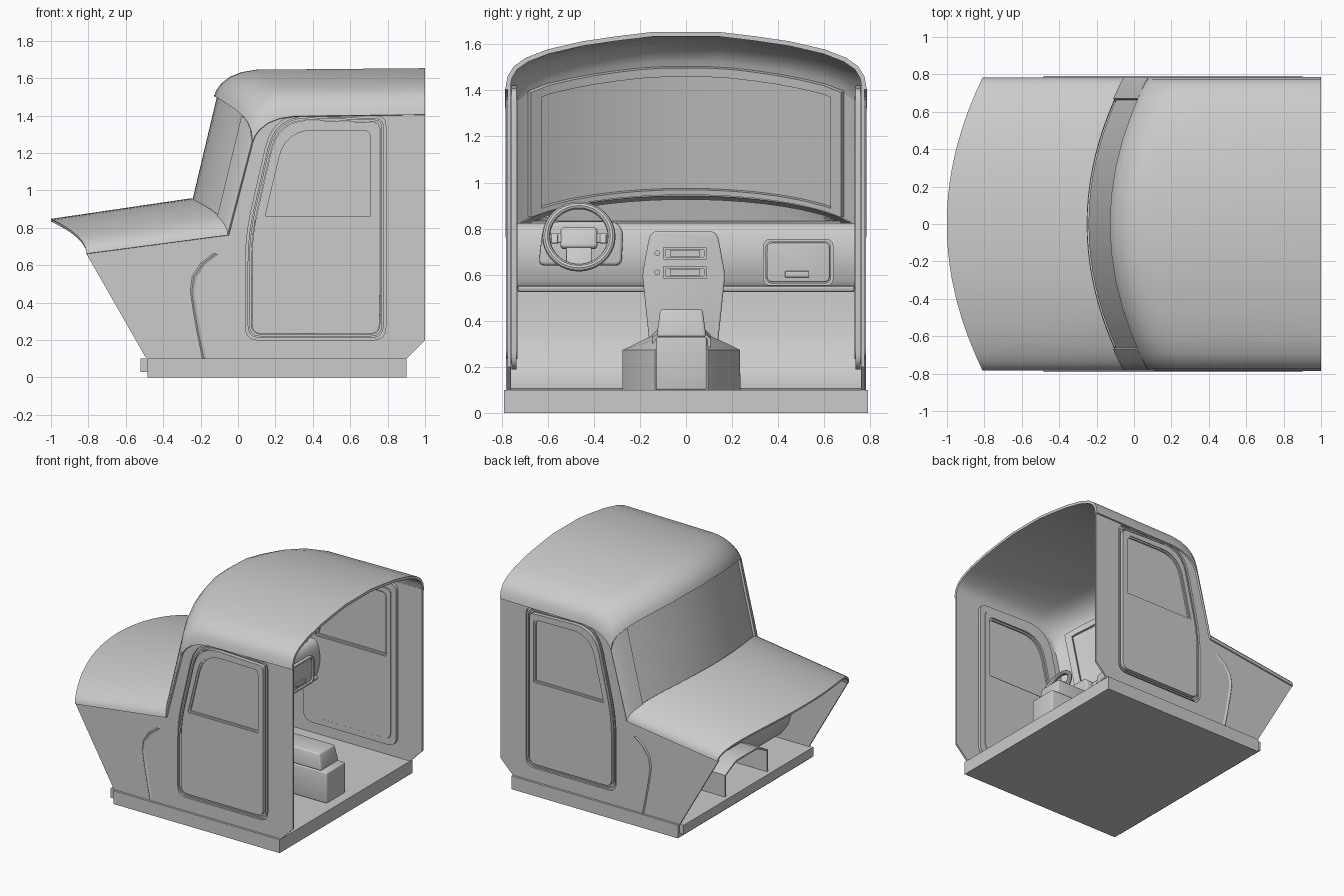
import bpy, bmesh, math
from mathutils import Vector, Matrix

if "Cube" in bpy.data.objects:
    bpy.data.objects.remove(bpy.data.objects["Cube"])

W = 0.775  # half width of the cab skin


def finish(bm, name, thick=0, bevel=0):
    bmesh.ops.recalc_face_normals(bm, faces=bm.faces[:])
    me = bpy.data.meshes.new(name)
    bm.to_mesh(me)
    bm.free()
    ob = bpy.data.objects.new(name, me)
    bpy.context.collection.objects.link(ob)
    if thick:
        m = ob.modifiers.new("thickness", 'SOLIDIFY')
        m.thickness, m.offset = thick, 0
    if bevel:
        m = ob.modifiers.new("bevel", 'BEVEL')
        m.width, m.segments, m.limit_method = bevel, 3, 'ANGLE'
    return ob


def grid(name, rows, thick=0.015, border=False):
    """Skin through rows of points; border keeps only the outer ring of faces."""
    bm = bmesh.new()
    v = [[bm.verts.new(p) for p in r] for r in rows]
    n, k = len(v) - 1, len(v[0]) - 1
    for i in range(n):
        for j in range(k):
            if not border or i in (0, n - 1) or j in (0, k - 1):
                bm.faces.new((v[i][j], v[i][j + 1], v[i + 1][j + 1], v[i + 1][j]))
    bmesh.ops.delete(bm, geom=[p for p in bm.verts if not p.link_faces], context='VERTS')
    return finish(bm, name, thick)


def prism(name, loops, plane, a, b, bevel=0):
    """Extrude a 2D outline (with optional hole loops) from a to b along the third axis."""
    put = {'xz': lambda u, v, w: (u, w, v), 'yz': lambda u, v, w: (w, u, v)}[plane]
    bm = bmesh.new()
    edges = []
    for lp in loops:
        vs = [bm.verts.new(put(u, v, a)) for u, v in lp]
        if len(loops) == 1:
            bm.faces.new(vs)
        else:
            edges += [bm.edges.new((vs[i - 1], vs[i])) for i in range(len(vs))]
    if edges:
        bmesh.ops.triangle_fill(bm, use_beauty=True, use_dissolve=False, edges=edges)
    ext = bmesh.ops.extrude_face_region(bm, geom=bm.faces[:], use_keep_orig=True)
    bmesh.ops.translate(bm, vec=put(0, 0, b - a),
                        verts=[g for g in ext['geom'] if isinstance(g, bmesh.types.BMVert)])
    return finish(bm, name, 0, bevel)


def box(name, lo, hi, bevel=0, mat=Matrix()):
    bm = bmesh.new()
    lo, hi = Vector(lo), Vector(hi)
    bmesh.ops.create_cube(bm, size=1, matrix=mat @ Matrix.Translation((lo + hi) / 2)
                          @ Matrix.Diagonal((*(hi - lo), 1)))
    return finish(bm, name, 0, bevel)


def cyl(name, r, depth, mat):
    bm = bmesh.new()
    bmesh.ops.create_cone(bm, cap_ends=True, segments=24, radius1=r, radius2=r, depth=depth, matrix=mat)
    return finish(bm, name)


def rounded(poly, inset=0, n=6):
    """Polygon of (x, y, corner radius), moved inwards by inset, with rounded corners."""
    pts = [Vector(p[:2]) for p in poly]
    sgn = 1 if sum(pts[i - 1].cross(pts[i]) for i in range(len(pts))) > 0 else -1
    cor = []
    for i, p in enumerate(pts):
        d1, d2 = (p - pts[i - 1]).normalized(), (pts[(i + 1) % len(pts)] - p).normalized()
        n1, n2 = Vector((-d1.y, d1.x)) * sgn, Vector((-d2.y, d2.x)) * sgn
        cor.append((p + (n1 + n2) * inset / (1 + n1.dot(n2)), d1, d2, max(poly[i][2] - inset * .5, .005)))
    out = []
    for p, d1, d2, r in cor:
        s, e = p - d1 * r, p + d2 * r
        out += [tuple(s.lerp(p, t / n).lerp(p.lerp(e, t / n), t / n)) for t in range(n + 1)]
    return out


def rect(u0, v0, u1, v1, r):
    return [(u0, v0, r), (u1, v0, r), (u1, v1, r), (u0, v1, r)]


def interp(tab, t):
    for (a, p), (b, q) in zip(tab, tab[1:]):
        if t <= b:
            return p + (q - p) * (t - a) / (b - a)
    return tab[-1][1]


# Guide curves: nose edge, cowl edge, roof section and roof front edge, all by y
ROOF = [(0, 1.64), (.15, 1.64), (.3, 1.622), (.45, 1.6), (.6, 1.565), (.69, 1.53),
        (.74, 1.495), (.765, 1.455), (W, 1.4)]
arc = lambda y: 1 - math.sqrt(max(0, 1 - (y / W) ** 2))
nose = lambda y: Vector((-1 + .19 * (y / W) ** 2, y, .84 - .18 * arc(y)))
cowl = lambda y: Vector((-.25 + .15 * (y / .67) ** 2, y, .95 - .19 * arc(y)))
roof_x = lambda y: -.12 + .15 * (y / .67) ** 2
header = lambda y: Vector((roof_x(y), y, interp(ROOF, abs(y)) - .14))

# Hood
ys = [W * math.sin(math.pi * (i / 32 - .5)) for i in range(33)]
grid("hood", [[nose(y).lerp(cowl(y), t / 4) for y in ys] for t in range(5)])

# Roof with rounded front
ry = [-y for y, z in ROOF[:0:-1]] + [y for y, z in ROOF]
rows = [[(roof_x(y) + dx, y, interp(ROOF, abs(y)) - d) for y in ry]
        for dx, d in ((0, .14), (.012, .11), (.035, .078), (.08, .042), (.14, .018), (.22, .005))]
rows.append([(1, y, interp(ROOF, abs(y)) + .003) for y in ry])
grid("roof", rows, .02)

# Windshield, its inner frame and the corner pillars
wy = [-.67 + 1.34 * i / 16 for i in range(17)]
face = lambda y, t, off=0: cowl(y).lerp(header(y), t) + Vector((off, 0, 0))
grid("windshield", [[face(y, t / 4, .012) for y in wy] for t in range(5)], .01)
fy = [-.68, -.635] + [-.6 + .1 * i for i in range(13)] + [.635, .68]
grid("windshield_frame", [[face(y, t, .03) for y in fy] for t in (0, .04, .5, .93, 1)], .03, True)
for s in (-1, 1):
    grid("corner_pillar", [[face(s * y, t / 4) for y in (.665, .7, .735, .76, W)] for t in range(5)], .02)

# Side walls and doors
DOOR = [(.04, .2, .07), (.79, .2, .07), (.79, 1.395, .05), (.19, 1.415, .19), (.04, .76, .15)]
WINDOW = [(.13, .85, .01), (.72, .85, .01), (.72, 1.33, .04), (.245, 1.335, .16)]
SIDE = [(-.49, .1), (-.81, .66), (-.05, .76), (.08, 1.26), (.14, 1.4), (1, 1.42), (1, .2), (.9, .1)]
for s in (-1, 1):
    prism("side_wall", [SIDE, rounded(DOOR)], 'xz', s * .76, s * .774)
    prism("door_jamb", [rounded(DOOR, -.012), rounded(DOOR, .032)], 'xz', s * .735, s * .757)
    prism("door_seal", [rounded(DOOR, .012), rounded(DOOR, .022)], 'xz', s * .752, s * .768)
    prism("door_panel", [rounded(DOOR, .034), rounded(WINDOW)], 'xz', s * .732, s * .782)
    prism("door_window_trim", [rounded(WINDOW), rounded(WINDOW, .012)], 'xz', s * .745, s * .776)
    prism("door_window", [rounded(WINDOW)], 'xz', s * .757, s * .765)
    # Wheel arch crease
    crease = [(-.19, .1), (-.215, .22), (-.24, .36), (-.255, .46), (-.245, .54), (-.2, .61), (-.13, .665)]
    grid("arch_crease", [[(x, s * .772, z), (x + .008, s * .78, z - .003), (x + .024, s * .772, z - .008)]
                         for x, z in crease], .003)

# Floor
box("floor", (-.485, -.79, 0), (.9, .79, .1))
box("floor_front_lip", (-.52, -.77, .03), (-.45, .77, .1))

# Firewall with sloping toe board
grid("firewall", [[(x, y, z) for y in (-.76, 0, .76)] for x, z in
                  ((-.18, .1), (-.25, .14), (-.31, .22), (-.345, .33), (-.36, .45), (-.36, .56), (-.1, .57))])

# Dashboard roll and its top
DASH = [(-.08, .55, .02), (.13, .525, .05), (.185, .68, .1), (.14, .835, .06), (-.02, .8, .02)]
prism("dashboard", [rounded(DASH)], 'xz', -.74, .74)
prism("dashboard_lower_lip", [rounded([(-.08, .525, .01), (.15, .525, .01), (.155, .55, .01), (-.08, .55, .01)])],
      'xz', -.73, .73)
grid("dashboard_top", [[(cowl(y) + Vector((.02, 0, -.03))).lerp(Vector((.11, y, .825)), t / 4)
                        for y in wy] for t in range(5)])

# Instrument hood
prism("instrument_hood", [rounded([(-.64, .64, .03), (-.28, .64, .03), (-.27, .83, .07), (-.62, .83, .07)])],
      'yz', .05, .205, .015)

# Steering wheel
M = Matrix.Translation((.33, -.465, .765)) @ Matrix.Rotation(math.radians(72), 4, 'Y')
bpy.ops.mesh.primitive_torus_add(major_radius=.142, minor_radius=.017, major_segments=40, minor_segments=10)
wheel = bpy.context.object
wheel.name = "steering_wheel_rim"
wheel.data.transform(M)
box("steering_wheel_hub", (-.045, -.08, -.035), (.05, .08, .005), .015, M)
box("steering_wheel_side_spokes", (-.02, -.14, -.02), (.025, .14, -.003), .005, M)
box("steering_wheel_lower_spoke", (.03, -.055, -.02), (.14, .055, -.003), .005, M)
for s in (-1, 1):
    box("steering_wheel_button", (-.012, s * .105 - .014, -.01), (.03, s * .105 + .014, .004), .004, M)
cyl("steering_column", .035, .2, M @ Matrix.Translation((0, 0, -.12)))

# Centre console with two radio slots and knobs
prism("centre_console", [rounded([(-.15, .22, .01), (.13, .22, .01), (.17, .6, .03), (.135, .79, .04),
                                  (-.155, .79, .04), (-.19, .6, .03)])], 'yz', -.1, .21, .012)
for z in (.693, .61):
    prism("radio_frame", [rounded(rect(-.1, z - .028, .09, z + .028, .008)),
                          rounded(rect(-.1, z - .028, .09, z + .028, .008), .012)], 'yz', .2, .225)
    box("radio_face", (.2, -.07, z - .014), (.219, .06, z + .014))
    cyl("radio_knob", .012, .03, Matrix.Translation((.215, -.125, z)) @ Matrix.Rotation(math.pi / 2, 4, 'Y'))

# Glove box
GLOVE = rect(.335, .552, .64, .755, .035)
prism("glove_box_frame", [rounded(GLOVE), rounded(GLOVE, .012)], 'yz', .1, .187)
prism("glove_box_lid", [rounded(GLOVE, .016)], 'yz', .1, .18, .006)
box("glove_box_handle", (.15, .43, .588), (.19, .535, .615), .004)

# Transmission tunnel narrowing into the rear box, open at the front
prof = lambda x, w, h: [(x, -.02 - w, .1), (x, -.02 - w, h - .06), (x, -.02 - w * .5, h),
                        (x, -.02 + w * .5, h), (x, -.02 + w, h - .06), (x, -.02 + w, .1)]
grid("tunnel", [prof(-.49, .25, .32), prof(.2, .25, .33), prof(.4, .11, .33)], .012)
box("tunnel_rear_box", (.25, -.13, .1), (.83, .09, .33), .008)
grid("armrest_side_block", [prof(.0, .12, .42), prof(.35, .12, .38)], .012)

# Armrest lid, tapered towards the top
lid = box("armrest_lid", (.4, -.128, .33), (.78, .088, .45), .012)
for v in lid.data.vertices:
    if v.co.z > .4:
        v.co.y = -.02 + (v.co.y + .02) * .85
        v.co.x = .59 + (v.co.x - .59) * .88

# Apply modifiers and smooth the shading
bpy.ops.object.select_all(action='SELECT')
bpy.context.view_layer.objects.active = wheel
bpy.ops.object.convert(target='MESH')
bpy.ops.object.shade_smooth_by_angle(angle=math.radians(35))
